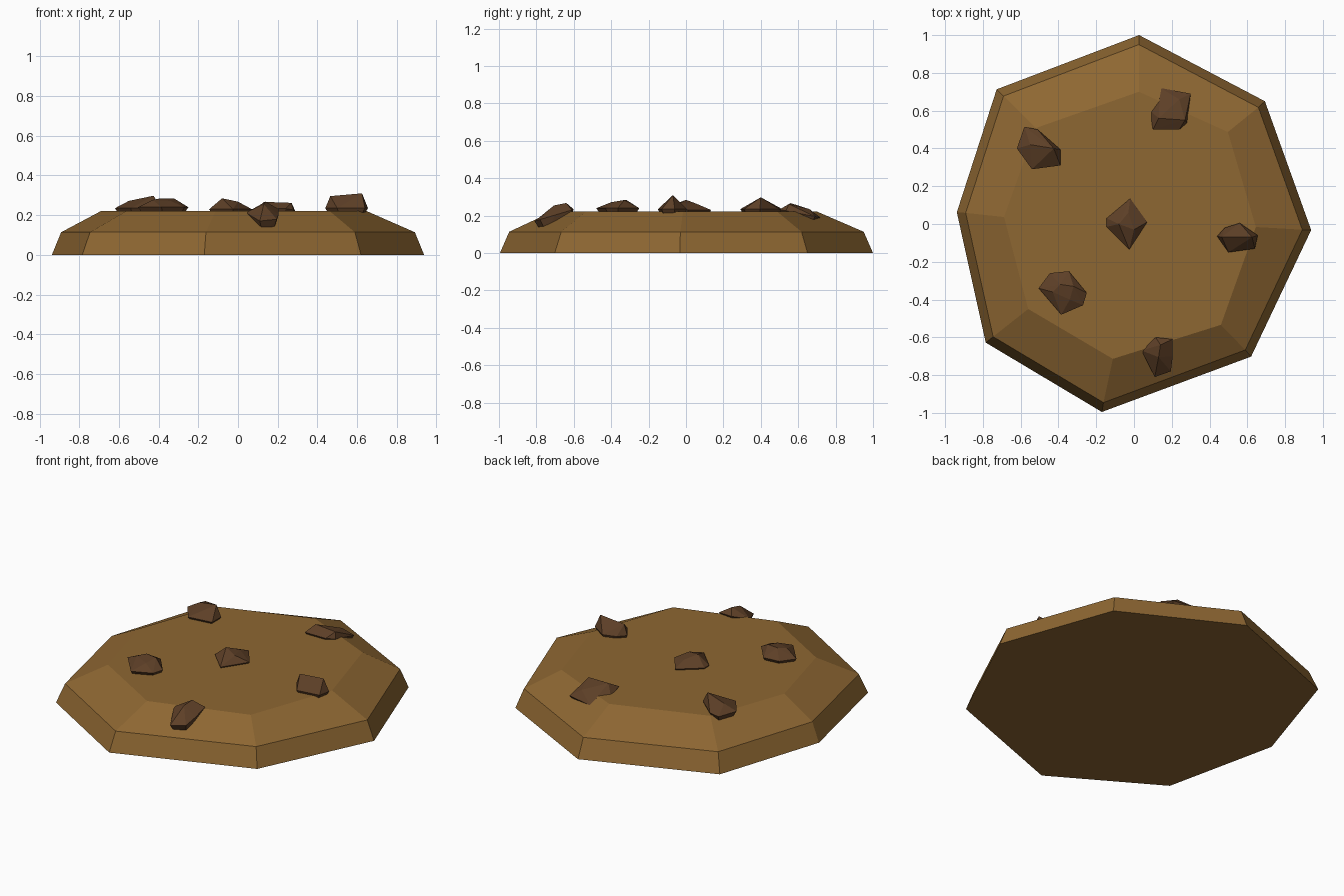
import bpy, bmesh

if "Cube" in bpy.data.objects:
    bpy.data.objects.remove(bpy.data.objects["Cube"])


def material(name, color):
    m = bpy.data.materials.new(name)
    m.diffuse_color = (*color, 1)
    m.use_nodes = True
    m.node_tree.nodes["Principled BSDF"].inputs["Base Color"].default_value = m.diffuse_color
    return m


SOIL = material("soil brown", (0.270, 0.135, 0.032))
CLOD = material("dark clod brown", (0.110, 0.050, 0.020))


def finish(bm, name, mat):
    bmesh.ops.recalc_face_normals(bm, faces=bm.faces[:])
    mesh = bpy.data.meshes.new(name)
    bm.to_mesh(mesh)
    bm.free()
    mesh.materials.append(mat)
    ob = bpy.data.objects.new(name, mesh)
    bpy.context.collection.objects.link(ob)


# Soil mound: irregular octagon, steep rim, shallow slope, flat top
base = [(0.027, 1.0), (0.693, 0.65), (0.938, -0.032), (0.62, -0.702),
        (-0.17, -0.995), (-0.785, -0.628), (-0.938, 0.062), (-0.727, 0.713)]
top = [(0.026, 0.70), (0.497, 0.487), (0.645, -0.016), (0.46, -0.534),
       (-0.112, -0.714), (-0.56, -0.45), (-0.688, 0.037), (-0.52, 0.508)]
bm = bmesh.new()
rings = [[bm.verts.new((x, y, 0)) for x, y in base],
         [bm.verts.new((x * 0.95, y * 0.95, 0.114)) for x, y in base],
         [bm.verts.new((x, y, 0.222)) for x, y in top]]
for lo, hi in zip(rings, rings[1:]):
    for i in range(8):
        j = (i + 1) % 8
        bm.faces.new((lo[i], lo[j], hi[j], hi[i]))
bm.faces.new(rings[0][::-1])
bm.faces.new(rings[2])
finish(bm, "soil_mound", SOIL)


# Clods: hull of a widest outline, a smaller buried outline and a few peaks
def clod(name, outline, z, slope, peaks):
    n = len(outline)
    cx = sum(p[0] for p in outline) / n
    cy = sum(p[1] for p in outline) / n
    bm = bmesh.new()
    for x, y in outline:
        h = z + slope * (y - cy)
        bm.verts.new((x, y, h))
        bm.verts.new((cx + (x - cx) * 0.6, cy + (y - cy) * 0.6, h - 0.07))
    for p in peaks:
        bm.verts.new(p)
    res = bmesh.ops.convex_hull(bm, input=bm.verts[:])
    junk = {g for g in res["geom_interior"] + res["geom_unused"]
            if isinstance(g, bmesh.types.BMVert)}
    bmesh.ops.delete(bm, geom=list(junk), context='VERTS')
    finish(bm, name, CLOD)


clod("back_clod", [(.14, .72), (.30, .69), (.28, .535), (.24, .50), (.10, .50), (.085, .60)],
     0.215, -0.2, [(.13, .56, .267), (.27, .55, .262), (.24, .66, .235)])
clod("back_left_clod", [(-.58, .515), (-.51, .50), (-.39, .395), (-.39, .31), (-.54, .29), (-.62, .40)],
     0.235, 0, [(-.425, .40, .298), (-.55, .42, .272)])
clod("middle_clod", [(-.02, .135), (.07, .01), (-.025, -.135), (-.145, -.015), (-.145, .03)],
     0.23, 0, [(-.08, .0, .285), (.0, -.03, .268), (-.03, .06, .262)])
clod("right_clod", [(.56, .005), (.655, -.06), (.64, -.13), (.50, -.15), (.44, -.065), (.48, -.02)],
     0.235, 0, [(.465, -.07, .296), (.625, -.07, .31)])
clod("front_left_clod", [(-.345, -.25), (-.25, -.365), (-.27, -.43), (-.385, -.48), (-.505, -.34), (-.445, -.26)],
     0.24, 0, [(-.39, -.32, .285), (-.43, -.36, .277), (-.34, -.40, .272), (-.32, -.33, .283)])
clod("front_clod", [(.115, -.60), (.205, -.61), (.205, -.70), (.195, -.78), (.11, -.81), (.04, -.67)],
     0.205, 0.3, [(.13, -.705, .255), (.14, -.64, .268)])
